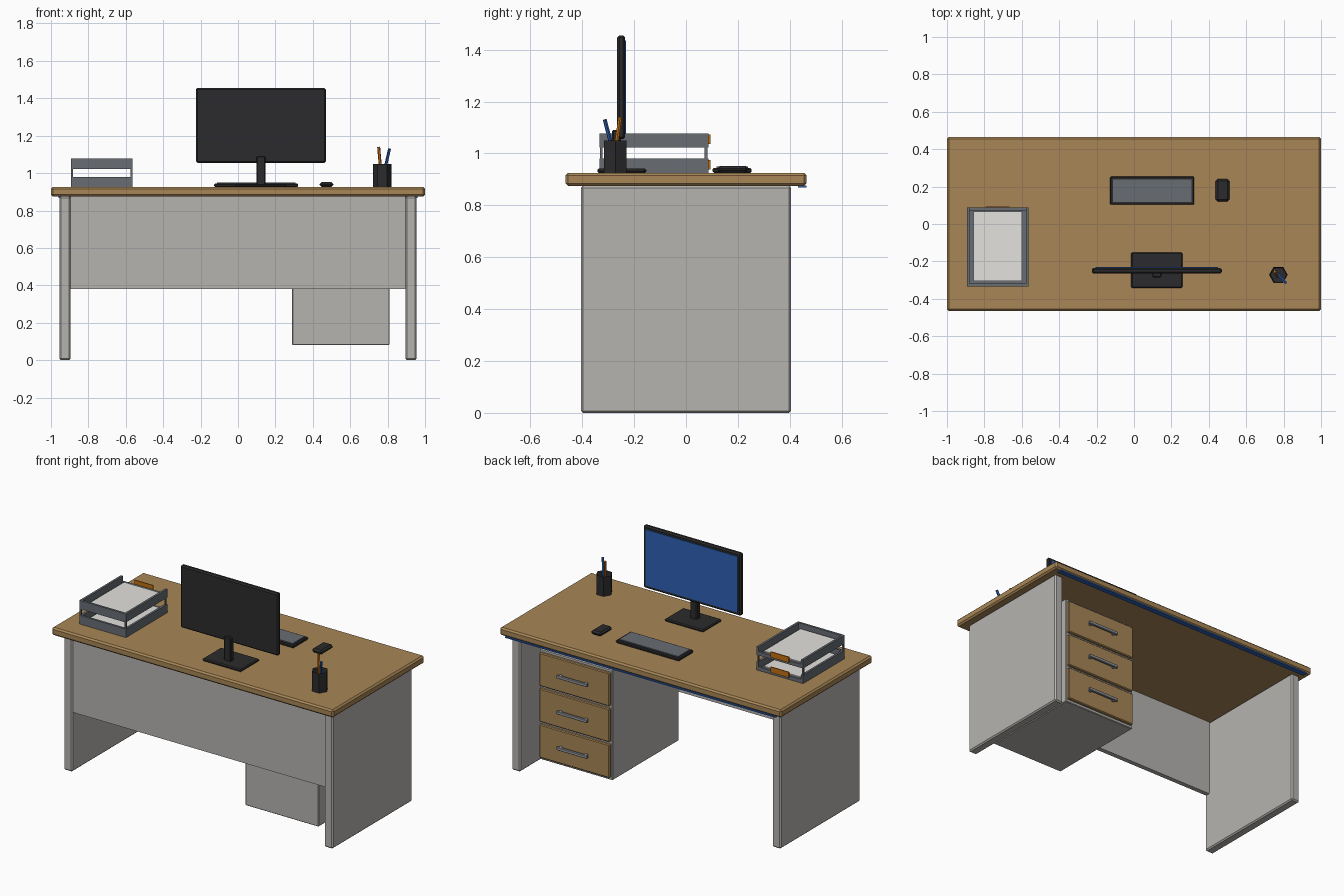
import bpy, bmesh, math
from mathutils import Vector

if "Cube" in bpy.data.objects:
    bpy.data.objects.remove(bpy.data.objects["Cube"])


def material(name, r, g, b):
    lin = [((c / 255 + 0.055) / 1.055) ** 2.4 if c > 10 else c / 3294 for c in (r, g, b)]
    m = bpy.data.materials.new(name)
    m.diffuse_color = (*lin, 1)
    m.use_nodes = True
    m.node_tree.nodes["Principled BSDF"].inputs["Base Color"].default_value = m.diffuse_color
    return m


WOOD = material("oak_wood", 168, 134, 86)
GREY = material("light_grey_laminate", 182, 180, 176)
DARK = material("dark_plastic", 43, 43, 45)
STEEL = material("slate_grey", 104, 109, 116)
SILVER = material("silver_metal", 150, 153, 158)
PAPER = material("paper_white", 228, 226, 222)
BLUE = material("blue", 46, 96, 182)
ORANGE = material("orange", 196, 112, 20)


def finish(name, bm, mat):
    me = bpy.data.meshes.new(name)
    bm.to_mesh(me)
    bm.free()
    me.materials.append(mat)
    ob = bpy.data.objects.new(name, me)
    bpy.context.collection.objects.link(ob)
    return ob


def add_box(bm, x0, x1, y0, y1, z0, z1):
    verts = bmesh.ops.create_cube(bm, size=1)["verts"]
    for v in verts:
        v.co = Vector((x0 if v.co.x < 0 else x1,
                       y0 if v.co.y < 0 else y1,
                       z0 if v.co.z < 0 else z1))


def box(name, mat, x, y, z, bevel=0):
    bm = bmesh.new()
    add_box(bm, *x, *y, *z)
    ob = finish(name, bm, mat)
    if bevel:
        mod = ob.modifiers.new("chamfer", "BEVEL")
        mod.width, mod.segments = bevel, 1
    return ob


# Desk body
box("desktop", WOOD, (-1, 1), (-0.465, 0.465), (0.875, 0.925), 0.01)
for side, s in (("left", -1), ("right", 1)):
    box(side + "_leg_panel", GREY, sorted((s * 0.895, s * 0.955)), (-0.405, 0.405), (0, 0.875), 0.008)
box("modesty_panel", GREY, (-0.895, 0.895), (-0.395, -0.365), (0.38, 0.875))
box("edge_light_strip", BLUE, (-0.96, 0.96), (0.432, 0.464), (0.868, 0.876))

# Drawer pedestal
box("drawer_pedestal", GREY, (0.29, 0.81), (-0.34, 0.33), (0.08, 0.79), 0.004)
for i in range(3):
    z = 0.665 - i * 0.23
    box(f"drawer_front_{i + 1}", WOOD, (0.30, 0.80), (0.325, 0.348), (z - 0.107, z + 0.107), 0.005)
    box(f"drawer_handle_{i + 1}", SILVER, (0.44, 0.66), (0.362, 0.378), (z - 0.01, z + 0.01), 0.003)
    bm = bmesh.new()
    for x in (0.46, 0.64):
        add_box(bm, x - 0.008, x + 0.008, 0.345, 0.365, z - 0.007, z + 0.007)
    finish(f"handle_posts_{i + 1}", bm, SILVER)

# Monitor
box("monitor_body", DARK, (-0.225, 0.47), (-0.265, -0.235), (1.055, 1.455), 0.008)
box("monitor_screen", BLUE, (-0.205, 0.45), (-0.237, -0.231), (1.075, 1.435))
box("monitor_neck", DARK, (0.098, 0.147), (-0.285, -0.25), (0.935, 1.09), 0.005)
box("monitor_base", DARK, (-0.015, 0.26), (-0.342, -0.153), (0.925, 0.942), 0.006)

# Keyboard and mouse
box("keyboard", DARK, (-0.127, 0.322), (0.103, 0.253), (0.925, 0.944), 0.005)
box("keyboard_keys", STEEL, (-0.112, 0.307), (0.117, 0.239), (0.942, 0.949))
box("mouse", DARK, (0.437, 0.51), (0.12, 0.24), (0.925, 0.952), 0.011)

# Stacked paper trays, open on the user's side
TX0, TX1, TY0, TY1, W = -0.893, -0.563, -0.333, 0.087, 0.014
for name, z in (("lower", 0.925), ("upper", 1.022)):
    bm = bmesh.new()
    add_box(bm, TX0, TX1, TY0, TY1, z, z + 0.012)
    add_box(bm, TX0, TX0 + W, TY0, TY1, z, z + 0.055)
    add_box(bm, TX1 - W, TX1, TY0, TY1, z, z + 0.055)
    add_box(bm, TX0, TX1, TY0, TY0 + W, z, z + 0.055)
    add_box(bm, TX0, TX1, TY1 - W, TY1, z, z + 0.024)
    finish(name + "_tray", bm, STEEL)
    box(name + "_paper_stack", PAPER, (-0.857, -0.6), (-0.305, 0.068), (z + 0.01, z + 0.028))
    box(name + "_tray_label", ORANGE, (-0.795, -0.665), (0.087, 0.094), (z + 0.014, z + 0.05))
bm = bmesh.new()
for x in (TX0 + 0.006, TX1 - 0.006):
    for y in (TY0 + 0.006, TY1 - 0.01):
        add_box(bm, x - 0.005, x + 0.005, y - 0.005, y + 0.005, 0.975, 1.024)
finish("tray_posts", bm, STEEL)


# Hexagonal pen cup with a recessed opening
CX, CY, R = 0.772, -0.272, 0.05
bm = bmesh.new()
bottom = [bm.verts.new((CX + R * math.cos(k * math.pi / 3), CY + R * math.sin(k * math.pi / 3), 0.925))
          for k in range(6)]
base = bm.faces.new(bottom)
top = bmesh.ops.extrude_face_region(bm, geom=[base])["geom"]
for v in (g for g in top if isinstance(g, bmesh.types.BMVert)):
    v.co.z = 1.05
lid = next(g for g in top if isinstance(g, bmesh.types.BMFace))
bmesh.ops.recalc_face_normals(bm, faces=bm.faces[:])
bmesh.ops.inset_region(bm, faces=[lid], thickness=0.007)
for v in lid.verts:
    v.co.z -= 0.1
finish("pen_cup", bm, DARK)


# Pens leaning in the cup
def pen(name, mat, start, end, radius=0.008):
    a, b = Vector(start), Vector(end)
    bm = bmesh.new()
    bmesh.ops.create_cone(bm, cap_ends=True, segments=6, radius1=radius, radius2=radius, depth=(b - a).length)
    ob = finish(name, bm, mat)
    ob.location = (a + b) / 2
    ob.rotation_euler = (b - a).to_track_quat("Z", "Y").to_euler()


pen("orange_pen", ORANGE, (0.768, -0.28, 0.955), (0.752, -0.254, 1.14))
pen("blue_pen", BLUE, (0.77, -0.268, 0.955), (0.81, -0.313, 1.13))
